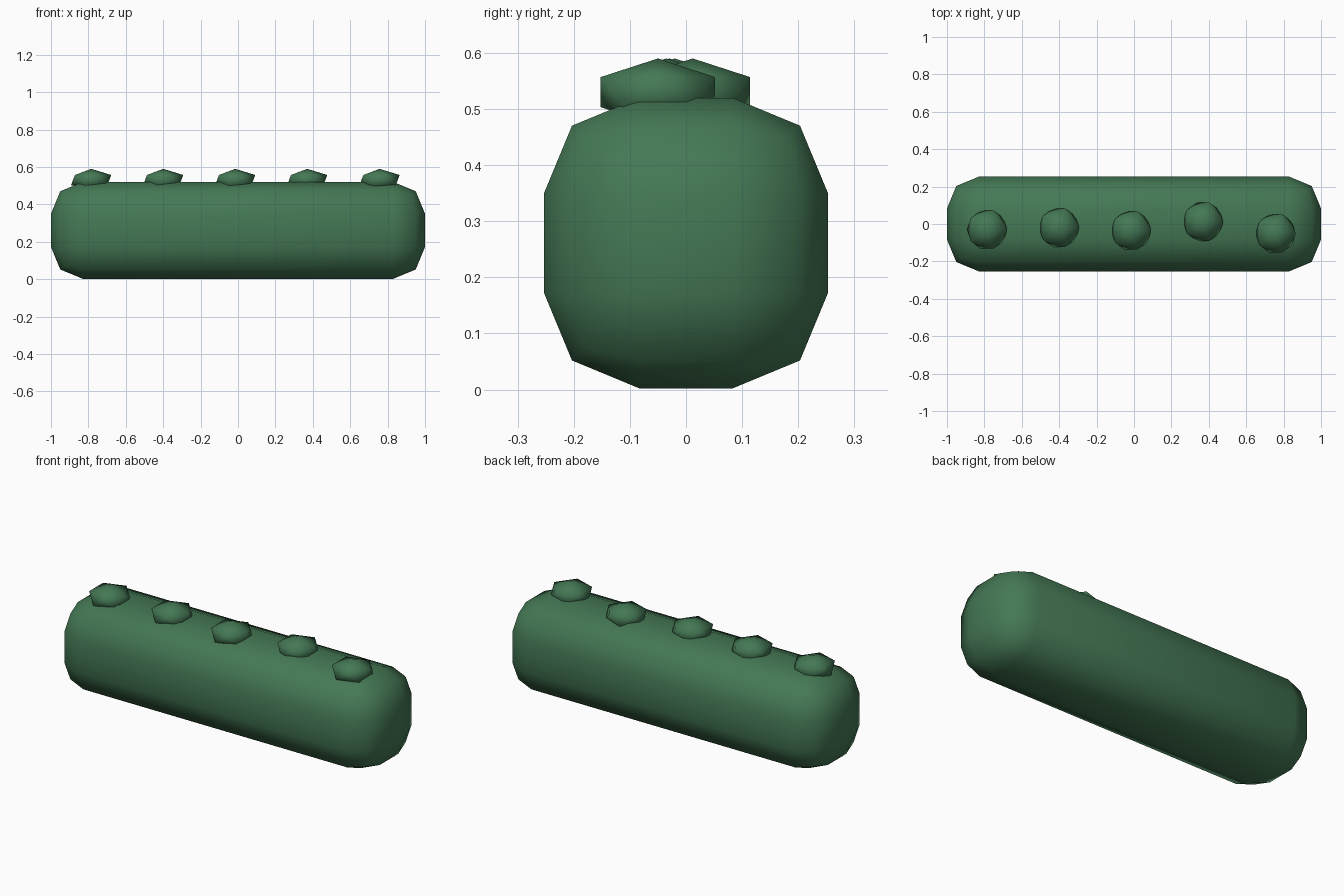
import bpy

if "Cube" in bpy.data.objects:
    bpy.data.objects.remove(bpy.data.objects["Cube"])

green = bpy.data.materials.new("hedge green")
green.diffuse_color = (0.058, 0.188, 0.089, 1)
green.use_nodes = True
green.node_tree.nodes["Principled BSDF"].inputs["Base Color"].default_value = green.diffuse_color


def finish(obj, name):
    obj.name = name
    obj.data.materials.append(green)
    bpy.ops.object.shade_smooth()


# Long hedge body: a box with wide two-step rounded edges
bpy.ops.mesh.primitive_cube_add(size=1, location=(0, 0, 0.261))
body = bpy.context.object
body.scale = (2.0, 0.506, 0.518)
bpy.ops.object.transform_apply(location=False, rotation=False, scale=True)
bevel = body.modifiers.new("rounding", 'BEVEL')
bevel.width = 0.17
bevel.segments = 2
bevel.limit_method = 'NONE'
bpy.ops.object.modifier_apply(modifier=bevel.name)
finish(body, "hedge_body")

# Row of flattened leaf clumps along the top
clumps = [(-0.785, -0.03), (-0.4, -0.02), (-0.015, -0.035), (0.37, 0.012), (0.757, -0.05)]
for i, (x, y) in enumerate(clumps):
    bpy.ops.mesh.primitive_ico_sphere_add(subdivisions=1, radius=0.12, location=(x, y, 0.53))
    clump = bpy.context.object
    clump.scale.z = 0.5
    bpy.ops.object.transform_apply(location=False, rotation=False, scale=True)
    finish(clump, f"leaf_clump_{i + 1}")
